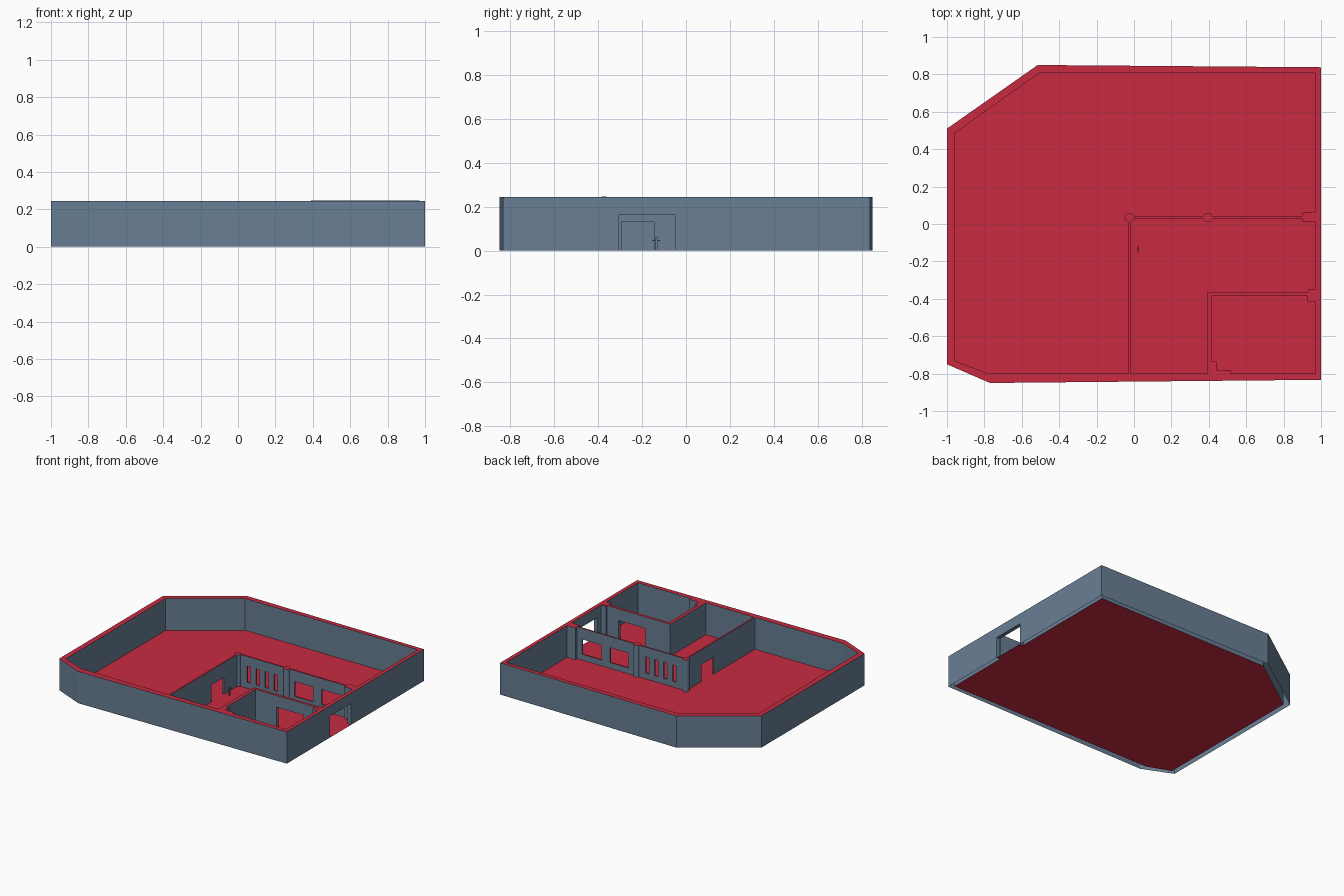
import bpy, bmesh, math

if "Cube" in bpy.data.objects:
    bpy.data.objects.remove(bpy.data.objects["Cube"])

H = 0.245      # wall height


def material(name, rgb):
    m = bpy.data.materials.new(name)
    m.diffuse_color = (*rgb, 1)
    m.use_nodes = True
    m.node_tree.nodes["Principled BSDF"].inputs["Base Color"].default_value = m.diffuse_color
    return m


SLATE = material("slate wall", (0.14, 0.21, 0.295))
RED = material("red floor", (0.58, 0.024, 0.053))


def to_object(name, bm):
    mesh = bpy.data.meshes.new(name)
    bmesh.ops.recalc_face_normals(bm, faces=bm.faces)
    bm.to_mesh(mesh)
    bm.free()
    ob = bpy.data.objects.new(name, mesh)
    bpy.context.collection.objects.link(ob)
    return ob


def box(name, x0, x1, y0, y1, z0=0.0, z1=H):
    bm = bmesh.new()
    bmesh.ops.create_cube(bm, size=1)
    for v in bm.verts:
        v.co = (x0 if v.co.x < 0 else x1,
                y0 if v.co.y < 0 else y1,
                z0 if v.co.z < 0 else z1)
    return to_object(name, bm)


def cut(ob, openings):
    """Cut box-shaped openings (x0, x1, y0, y1, z0, z1) out of a wall."""
    for o in openings:
        cutter = box("cutter", *o)
        cutter.hide_render = True
        mod = ob.modifiers.new("opening", 'BOOLEAN')
        mod.operation, mod.solver, mod.object = 'DIFFERENCE', 'EXACT', cutter
        bpy.context.view_layer.objects.active = ob
        bpy.ops.object.modifier_apply(modifier=mod.name)
        bpy.data.objects.remove(cutter)


def finish(ob):
    """Open the underside, red on upward faces, slate elsewhere."""
    ob.data.materials.clear()
    ob.data.materials.append(SLATE)
    ob.data.materials.append(RED)
    bm = bmesh.new()
    bm.from_mesh(ob.data)
    bm.normal_update()
    under = [f for f in bm.faces
             if f.normal.z < -0.9 and f.calc_center_median().z < 0.001]
    bmesh.ops.delete(bm, geom=under, context='FACES')
    for f in bm.faces:
        f.material_index = 1 if f.normal.z > 0.9 else 0
    bm.to_mesh(ob.data)
    bm.free()


# Outer wall: a ring between two outlines, with the main doorway
outer = [(-1, 0.51), (-0.515, 0.85), (1, 0.838), (1, -0.833), (-0.77, -0.85), (-1, -0.75)]
inner = [(-0.96, 0.485), (-0.505, 0.808), (0.97, 0.808), (0.97, -0.80), (-0.78, -0.80), (-0.96, -0.73)]
bm = bmesh.new()
rings = [[bm.verts.new((x, y, z)) for x, y in pts]
         for pts, z in ((outer, 0), (outer, H), (inner, H), (inner, 0))]
for k in range(4):
    a, b = rings[k], rings[(k + 1) % 4]
    for i in range(6):
        j = (i + 1) % 6
        bm.faces.new((a[i], a[j], b[j], b[i]))
wall = to_object("outer_wall", bm)
cut(wall, [(0.9, 1.1, -0.305, -0.05, -0.1, 0.165)])
finish(wall)

# Floor and doorway threshold
bm = bmesh.new()
bm.faces.new([bm.verts.new((x, y, 0)) for x, y in reversed(inner)])
bm.faces.new([bm.verts.new((x, y, 0)) for x, y in
              ((0.97, -0.305), (1, -0.305), (1, -0.05), (0.97, -0.05))])
floor = to_object("floor", bm)
floor.data.materials.append(RED)

# Window wall: four narrow slits and two wide windows
wall = box("window_wall", -0.025, 0.97, 0.03, 0.042)
slits = [(0.055 + 0.077 * i, 0.085 + 0.077 * i, 0, 0.1, 0.045, 0.17) for i in range(4)]
cut(wall, slits + [(0.462, 0.618, 0, 0.1, 0.045, 0.16),
                   (0.692, 0.86, 0, 0.1, 0.045, 0.16)])
finish(wall)

# Side partition with a doorway
wall = box("side_partition", -0.03, -0.018, -0.80, 0.03)
cut(wall, [(-0.1, 0.1, -0.295, -0.145, -0.1, 0.13)])
finish(wall)

# Small room walls, the back one with a wide doorway
wall = box("room_back_wall", 0.39, 0.97, -0.385, -0.363, 0, H + 0.002)
cut(wall, [(0.6, 0.83, -0.5, -0.3, -0.1, 0.158)])
finish(wall)
finish(box("room_side_wall", 0.39, 0.417, -0.80, -0.385))

# Pilasters where walls meet
for i, p in enumerate([(0.90, 0.97, 0.01, 0.065), (0.93, 0.97, -0.363, -0.35),
                       (0.925, 0.97, -0.415, -0.385), (0.417, 0.44, -0.80, -0.735),
                       (0.44, 0.515, -0.80, -0.78)]):
    finish(box(f"pilaster_{i + 1}", *p))

# Round columns on the window wall
for i, x in enumerate((-0.025, 0.395)):
    bm = bmesh.new()
    bmesh.ops.create_cone(bm, cap_ends=True, segments=24, radius1=0.025,
                          radius2=0.025, depth=H)
    bmesh.ops.translate(bm, verts=bm.verts, vec=(x, 0.035, H / 2))
    col = to_object(f"column_{i + 1}", bm)
    finish(col)
    bpy.context.view_layer.objects.active = col
    col.select_set(True)
    bpy.ops.object.shade_smooth_by_angle(angle=math.radians(30))
    col.select_set(False)

# Small marker post just inside the partition doorway
finish(box("marker_post", 0.018, 0.026, -0.139, -0.131, 0, 0.062))
finish(box("marker_arm", 0.019, 0.025, -0.152, -0.118, 0.043, 0.049))
